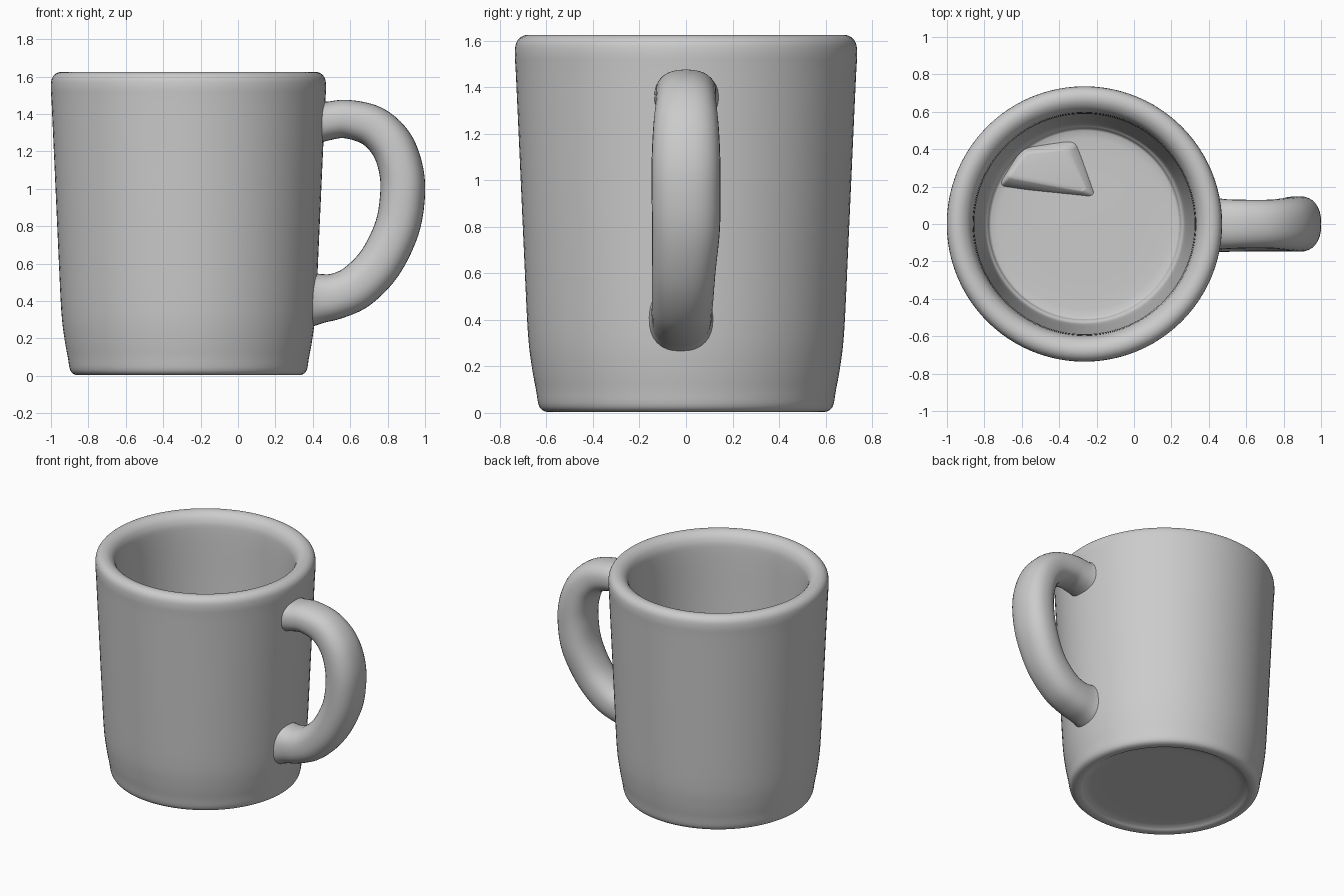
import bpy, bmesh, math
from mathutils import Vector

if "Cube" in bpy.data.objects:
    bpy.data.objects.remove(bpy.data.objects["Cube"])

CX = -0.265  # mug axis


def smooth_path(points, steps):
    """Catmull-Rom curve through points of any dimension."""
    pts = [Vector(p) for p in points]
    pts = [pts[0] * 2 - pts[1]] + pts + [pts[-1] * 2 - pts[-2]]
    out = []
    for a, b, c, d in zip(pts, pts[1:], pts[2:], pts[3:]):
        for i in range(steps):
            t = i / steps
            out.append((b * 2 + (c - a) * t + (a * 2 - b * 5 + c * 4 - d) * t ** 2
                        + (b * 3 - a - c * 3 + d) * t ** 3) * 0.5)
    return out + [pts[-2]]


def skin(name, rings):
    """Bridge equal-sized rings of points and cap both ends."""
    bm = bmesh.new()
    loops = [[bm.verts.new(p) for p in ring] for ring in rings]
    n = len(loops[0])
    for a, b in zip(loops, loops[1:]):
        for i in range(n):
            j = (i + 1) % n
            bm.faces.new((a[i], a[j], b[j], b[i]))
    bm.faces.new(loops[0][::-1])
    bm.faces.new(loops[-1])
    return finish(name, bm)


def finish(name, bm):
    bmesh.ops.recalc_face_normals(bm, faces=bm.faces)
    mesh = bpy.data.meshes.new(name)
    bm.to_mesh(mesh)
    bm.free()
    obj = bpy.data.objects.new(name, mesh)
    bpy.context.collection.objects.link(obj)
    for p in mesh.polygons:
        p.use_smooth = True
    return obj


# Mug body: recessed foot, tapered wall, rounded rim, hollow interior (radius, z)
profile = [(0.05, 0.03), (0.45, 0.03), (0.53, 0.022), (0.565, 0.006), (0.605, 0.006),
           (0.632, 0.03), (0.645, 0.1), (0.663, 0.2), (0.68, 0.35), (0.697, 0.7),
           (0.715, 1.1), (0.731, 1.45), (0.736, 1.55), (0.725, 1.6), (0.69, 1.624),
           (0.645, 1.617), (0.607, 1.575), (0.592, 1.48), (0.58, 1.1), (0.56, 0.6),
           (0.54, 0.25), (0.515, 0.18), (0.46, 0.15), (0.05, 0.15)]
angles = [math.tau * i / 96 for i in range(96)]
skin("mug_body", [[(CX + r * math.cos(a), r * math.sin(a), z) for a in angles]
                  for r, z in smooth_path(profile, 4)])

# Handle: x, y, z, half thickness, half width, flared where it meets the wall
spine = [(0.39, 0.01, 1.36, 0.14, 0.15), (0.47, 0.0, 1.362, 0.105, 0.135),
         (0.58, 0.0, 1.373, 0.103, 0.13), (0.72, 0.0, 1.335, 0.11, 0.13),
         (0.82, 0.0, 1.24, 0.115, 0.14), (0.87, 0.0, 1.11, 0.118, 0.147),
         (0.88, 0.0, 0.97, 0.12, 0.148), (0.85, 0.0, 0.79, 0.12, 0.146),
         (0.76, -0.01, 0.605, 0.12, 0.137), (0.64, -0.015, 0.48, 0.121, 0.132),
         (0.53, -0.018, 0.428, 0.122, 0.13), (0.43, -0.02, 0.413, 0.135, 0.132),
         (0.36, -0.02, 0.41, 0.165, 0.15)]
path = smooth_path(spine, 5)
rings = []
for i, s in enumerate(path):
    ahead, behind = path[min(i + 1, len(path) - 1)], path[max(i - 1, 0)]
    tangent = Vector((ahead[0] - behind[0], 0, ahead[2] - behind[2])).normalized()
    normal = Vector((-tangent.z, 0, tangent.x))
    ring = []
    for k in range(32):
        c, d = math.cos(math.tau * k / 32), math.sin(math.tau * k / 32)
        across = math.copysign(abs(d) ** 0.85, d) * s[4]
        out = math.copysign(abs(c) ** 0.85, c) * s[3]
        ring.append(Vector((s[0], s[1] + across, s[2])) + normal * out)
    rings.append(ring)
skin("handle", rings)

# Low uneven lump on the inside floor
bm = bmesh.new()
for x, y, z in [(-0.74, 0.19, 0.13), (-0.18, 0.13, 0.13), (-0.3, 0.46, 0.13), (-0.6, 0.42, 0.13),
                (-0.68, 0.25, 0.21), (-0.25, 0.17, 0.18), (-0.35, 0.4, 0.19), (-0.58, 0.38, 0.2)]:
    bm.verts.new((x, y, z))
bmesh.ops.convex_hull(bm, input=bm.verts)
lump = finish("floor_lump", bm)
bevel = lump.modifiers.new("soft_edges", 'BEVEL')
bevel.width = 0.02
bevel.segments = 3
